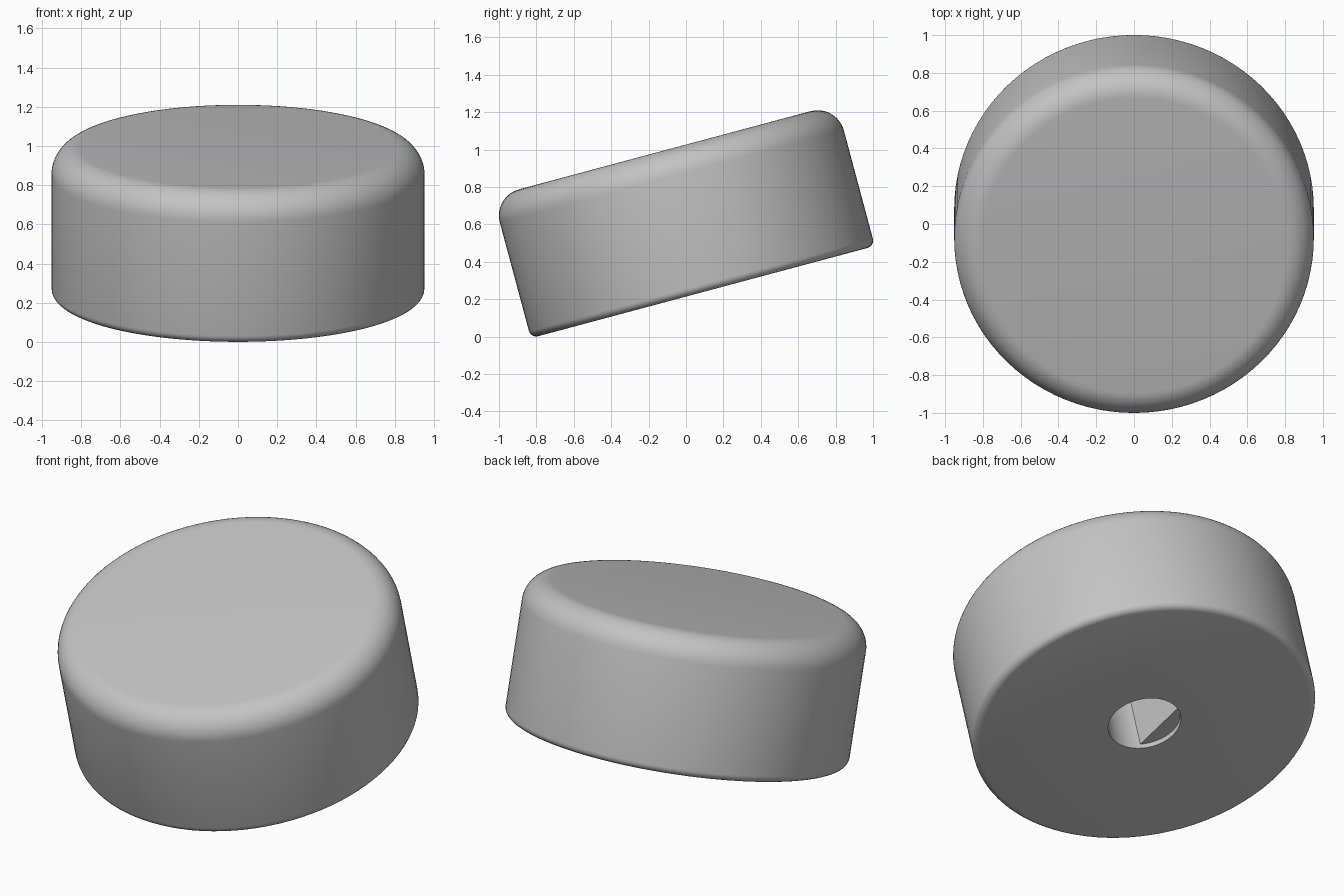
import bpy, bmesh, math

if "Cube" in bpy.data.objects:
    bpy.data.objects.remove(bpy.data.objects["Cube"])

N = 96                      # sides around the axis
R, H = 0.952, 0.785         # body radius and height
TOP, LOW = 0.145, 0.04      # rounding of top and bottom rims
HOLE, STEP, DEPTH = 0.202, 0.03, 0.55
TILT = math.radians(15)

bm = bmesh.new()


def ring(r, z):
    return [bm.verts.new((r * math.cos(2 * math.pi * i / N),
                          r * math.sin(2 * math.pi * i / N), z)) for i in range(N)]


def bridge(a, b):
    for i in range(len(a)):
        j = (i + 1) % len(a)
        bm.faces.new((a[i], a[j], b[j], b[i]))


# Outer profile: shaft hole step, hole mouth, lower rounding, upper rounding
profile = [(HOLE, STEP), (HOLE, 0)]
for k in range(6):
    a = math.pi / 2 * k / 5
    profile.append((R - LOW + LOW * math.sin(a), LOW - LOW * math.cos(a)))
for k in range(13):
    a = math.pi / 2 * k / 12
    profile.append((R - TOP + TOP * math.cos(a), H - TOP + TOP * math.sin(a)))
rings = [ring(r, z) for r, z in profile]
for a, b in zip(rings, rings[1:]):
    bridge(a, b)
bm.faces.new(rings[-1])     # flat top

# D-shaped shaft socket with its flat on the -x side
rim = rings[0]
bm.faces.new(rim[33:64])    # small ledge in front of the flat
d_loop = [rim[i] for i in range(-33, 34)]
d_end = [bm.verts.new((v.co.x, v.co.y, DEPTH)) for v in d_loop]
bridge(d_loop, d_end)
bm.faces.new(d_end)         # socket end
bmesh.ops.recalc_face_normals(bm, faces=bm.faces)

mesh = bpy.data.meshes.new("knob_body")
bm.to_mesh(mesh)
bm.free()
knob = bpy.data.objects.new("knob_body", mesh)
bpy.context.collection.objects.link(knob)

# Tilted pose
knob.rotation_euler = (TILT, 0, 0)
knob.location = (0, 0.09, 0.238)

grey = bpy.data.materials.new("light_grey")
grey.diffuse_color = (0.55, 0.55, 0.55, 1)
grey.use_nodes = True
grey.node_tree.nodes["Principled BSDF"].inputs["Base Color"].default_value = grey.diffuse_color
mesh.materials.append(grey)

bpy.context.view_layer.objects.active = knob
knob.select_set(True)
bpy.ops.object.shade_smooth_by_angle(angle=math.radians(30))
